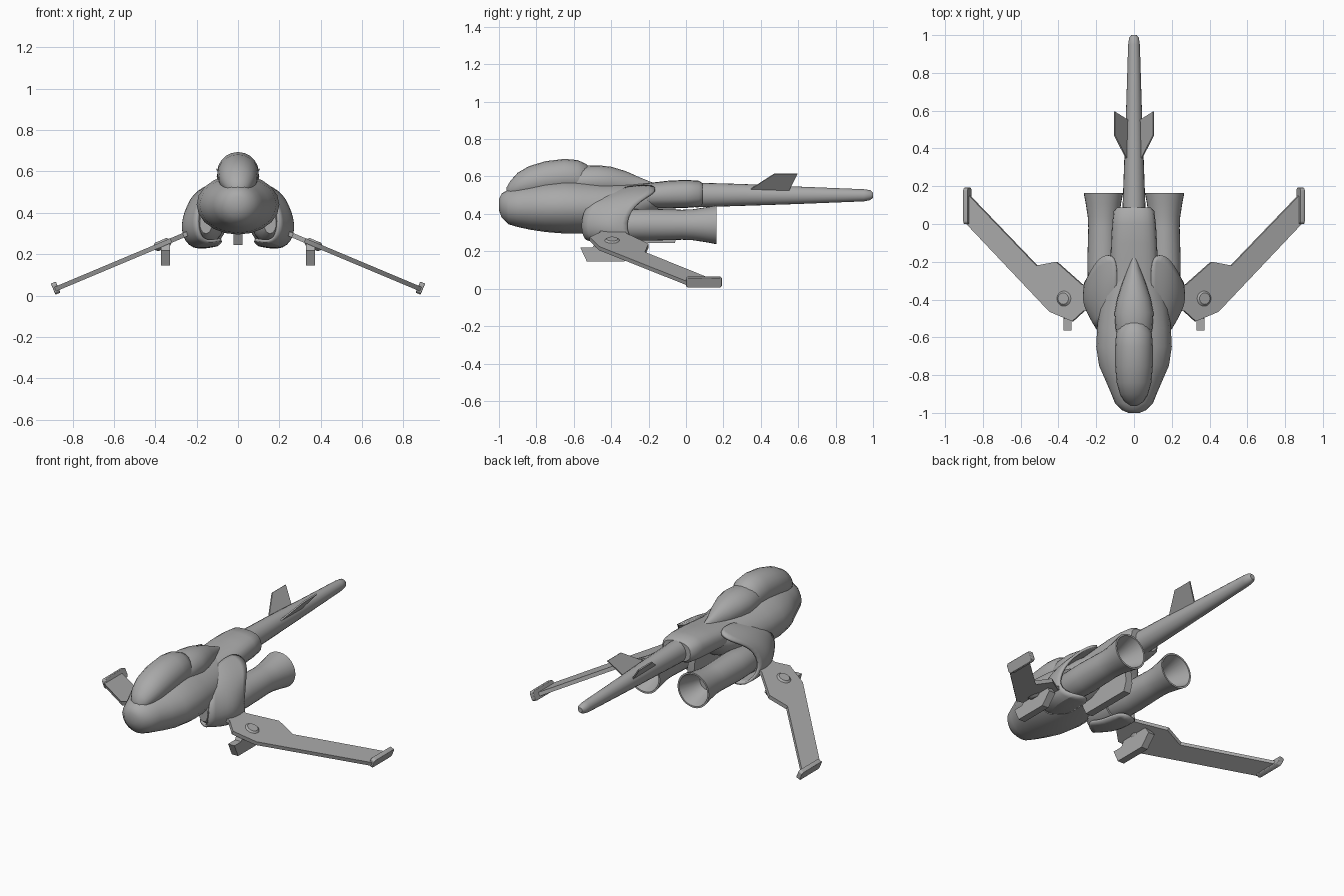
import bpy, bmesh, math
from mathutils import Vector

cube = bpy.data.objects.get("Cube")
if cube:
    bpy.data.objects.remove(cube)

grey = bpy.data.materials.new("hull_grey")
grey.use_nodes = True
grey.diffuse_color = (0.4, 0.4, 0.4, 1)
grey.node_tree.nodes["Principled BSDF"].inputs["Base Color"].default_value = (0.4, 0.4, 0.4, 1)


def make(name, verts, faces, mirror=False, angle=40, thickness=0, bevel=0, subsurf=0):
    mesh = bpy.data.meshes.new(name)
    mesh.from_pydata([tuple(v) for v in verts], [], faces)
    bm = bmesh.new()
    bm.from_mesh(mesh)
    bmesh.ops.recalc_face_normals(bm, faces=bm.faces)
    bm.to_mesh(mesh)
    bm.free()
    mesh.materials.append(grey)
    ob = bpy.data.objects.new(name, mesh)
    bpy.context.collection.objects.link(ob)
    if subsurf:
        m = ob.modifiers.new("Smooth", 'SUBSURF')
        m.levels = m.render_levels = subsurf
    if thickness:
        m = ob.modifiers.new("Thickness", 'SOLIDIFY')
        m.thickness, m.offset = thickness, 0
    if bevel:
        m = ob.modifiers.new("Bevel", 'BEVEL')
        m.width, m.segments = bevel, 2
    if mirror:
        ob.modifiers.new("Mirror", 'MIRROR')
    bpy.ops.object.select_all(action='DESELECT')
    ob.select_set(True)
    bpy.context.view_layer.objects.active = ob
    bpy.ops.object.shade_smooth_by_angle(angle=math.radians(angle))
    return ob


def loft(name, sections, x=0, sides=20, power=1.0, **kw):
    """Skin oval sections given as (y, half width, bottom z, top z)."""
    verts, faces = [], []
    for y, w, lo, hi in sections:
        for i in range(sides):
            a = math.tau * i / sides
            c, s = math.cos(a), math.sin(a)
            c = math.copysign(abs(c) ** power, c)
            s = math.copysign(abs(s) ** power, s)
            verts.append((x + w * c, y, (lo + hi) / 2 + (hi - lo) / 2 * s))
    for r in range(len(sections) - 1):
        for i in range(sides):
            j = (i + 1) % sides
            faces.append((r * sides + i, r * sides + j, (r + 1) * sides + j, (r + 1) * sides + i))
    faces.append(tuple(range(sides)))
    faces.append(tuple(range(len(verts) - sides, len(verts))))
    return make(name, verts, faces, **kw)


def prism(name, outline, offset, **kw):
    """Extrude a closed outline of 3D points by an offset."""
    n = len(outline)
    pts = [Vector(p) for p in outline]
    verts = pts + [p + Vector(offset) for p in pts]
    faces = [tuple(range(n)), tuple(range(n, 2 * n))]
    faces += [(i, (i + 1) % n, (i + 1) % n + n, i + n) for i in range(n)]
    return make(name, verts, faces, **kw)


# Main hull and nose
loft("hull", [
    (-1.0, .03, .42, .48), (-.985, .065, .38, .51), (-.95, .1, .345, .53),
    (-.9, .12, .33, .545), (-.83, .15, .315, .56), (-.75, .185, .303, .575),
    (-.65, .2, .295, .585), (-.55, .195, .295, .58), (-.45, .185, .305, .57),
    (-.33, .165, .32, .565), (-.22, .13, .37, .56), (-.15, .09, .42, .55)])

# Cockpit glass and the fairing behind it
loft("canopy", [
    (-.96, .02, .49, .54), (-.94, .05, .48, .575), (-.9, .075, .48, .62),
    (-.84, .092, .48, .655), (-.75, .1, .49, .682), (-.65, .1, .5, .694),
    (-.58, .095, .5, .688), (-.53, .075, .5, .665), (-.5, .03, .5, .63)])
loft("canopy_fairing", [
    (-.64, .08, .5, .63), (-.55, .098, .49, .658), (-.47, .103, .49, .66),
    (-.4, .09, .49, .652), (-.32, .065, .49, .628), (-.24, .035, .5, .592),
    (-.16, .008, .53, .56)])

# Spine and tail boom
loft("spine", [
    (-.4, .12, .42, .55), (-.2, .125, .43, .565), (-.1, .122, .43, .577),
    (0, .116, .432, .582), (.07, .107, .438, .577), (.087, .09, .45, .565)], power=.8)
loft("tail_boom", [
    (.05, .062, .435, .567), (.3, .053, .443, .56), (.6, .042, .453, .546),
    (.95, .031, .467, .532), (.985, .026, .474, .527), (1.0, .014, .486, .514)])

# Engines with hollow bell nozzles
def ring(y, r):
    return (y, r, .342 - r, .342 + r)

loft("engine", [
    ring(-.46, .05), ring(-.4, .08), ring(-.2, .085), ring(-.02, .08), ring(.04, .083),
    ring(.11, .094), ring(.163, .104), ring(.163, .094), ring(.08, .066), ring(.03, .05)],
    x=.162, sides=28, mirror=True)

# Curved shoulder cowls wrapping the engines
rows = [
    [(.09, -.44, .50), (.09, -.3, .55), (.09, -.16, .55)],
    [(.165, -.5, .47), (.18, -.35, .51), (.18, -.16, .515)],
    [(.195, -.55, .41), (.255, -.41, .42), (.24, -.28, .455)],
    [(.195, -.56, .31), (.29, -.43, .32), (.27, -.34, .31)],
    [(.16, -.53, .25), (.23, -.41, .22), (.225, -.24, .22)],
    [(.06, -.48, .28), (.1, -.4, .245), (.1, -.22, .245)]]
make("shoulder_cowl", [p for row in rows for p in row],
     [(r * 3 + c, r * 3 + c + 1, r * 3 + c + 4, r * 3 + c + 3) for r in range(5) for c in range(2)],
     subsurf=2, thickness=.014, mirror=True, angle=50)
loft("cowl_core", [
    (-.55, .03, .3, .4), (-.5, .07, .265, .45), (-.42, .09, .25, .47), (-.33, .088, .25, .45)],
    x=.155, mirror=True)

# Swept drooping wings
def wing_z(x):
    return .295 - .42 * (x - .25)

wing = [(.18, -.46), (.26, -.46), (.32, -.515), (.44, -.465), (.88, 0),
        (.88, .165), (.51, -.22), (.405, -.2), (.27, -.32), (.18, -.32)]
prism("wing", [(x, y, wing_z(x) - .01) for x, y in wing], (.008, 0, .021), mirror=True)

# Wing tip pods, square to the wing
across, up = Vector((.92, 0, -.39)), Vector((.39, 0, .92))
tip = Vector((.882, 0, .036))
pod = [(.0, .02), (.0, -.02), (.012, -.029), (.18, -.029), (.192, -.02),
       (.192, .02), (.18, .029), (.012, .029)]
prism("wing_tip_pod", [tip + up * h - across * .013 + Vector((0, y, 0)) for y, h in pod],
      across * .026, mirror=True, bevel=.003)

# Round domes on the wings
dome = loft("wing_dome", [(-.022, .03, -.03, .03), (-.008, .046, -.046, .046),
            (.008, .046, -.046, .046), (.022, .03, -.03, .03)], sides=24)
dome.rotation_euler = (math.pi / 2, .4, 0)
dome.location = (.366, -.395, wing_z(.366))
twin = dome.copy()
bpy.context.collection.objects.link(twin)
twin.name = "wing_dome_right"
twin.rotation_euler.y = -.4
twin.location.x = -.366

# Guns below the wings
gun = [(-.565, .22), (-.53, .145), (-.33, .145), (-.27, .21), (-.3, .255), (-.48, .255), (-.5, .22)]
prism("wing_gun", [(.33, y, z) for y, z in gun], (.042, 0, 0), mirror=True)

# Canted tail fins
fin = [(.028, .33, .525), (.028, .55, .525), (.1, .595, .615), (.1, .47, .615)]
prism("tail_fin", fin, (.007, 0, -.004), mirror=True)

# Belly keel
keel = [(-.42, .33), (-.38, .245), (-.06, .245), (-.04, .3), (-.06, .45), (-.3, .45)]
prism("belly_keel", [(-.022, y, z) for y, z in keel], (.044, 0, 0))
